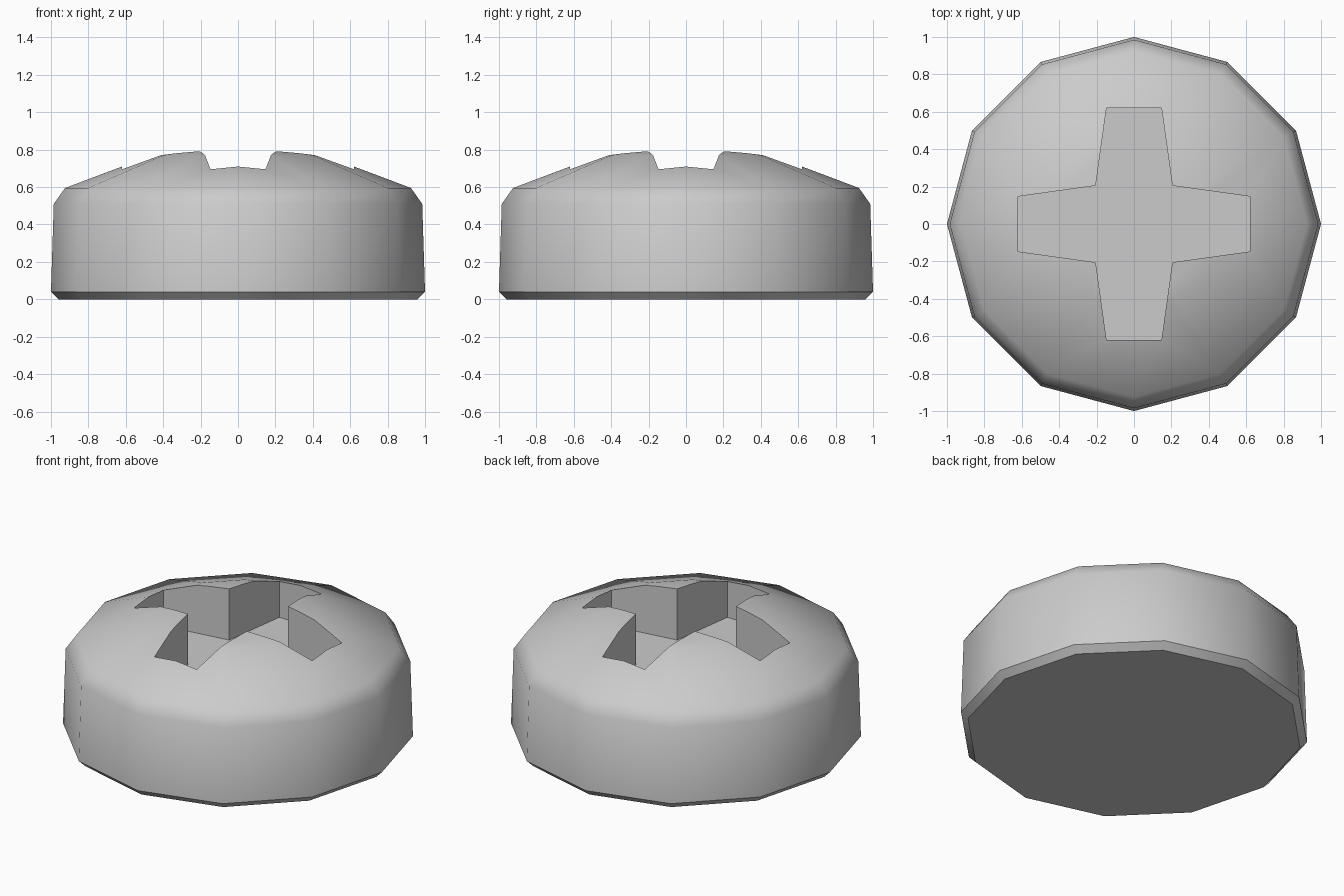
import bpy, bmesh, math

if "Cube" in bpy.data.objects:
    bpy.data.objects.remove(bpy.data.objects["Cube"])

def make_object(name, bm):
    bmesh.ops.recalc_face_normals(bm, faces=bm.faces)
    mesh = bpy.data.meshes.new(name)
    bm.to_mesh(mesh)
    bm.free()
    ob = bpy.data.objects.new(name, mesh)
    bpy.context.collection.objects.link(ob)
    return ob

# Domed head: a 12-sided revolved profile (radius, height)
SIDES = 12
profile = [(0.96, 0), (1.0, 0.04), (0.985, 0.51), (0.925, 0.595), (0.46, 0.77)]
bm = bmesh.new()
rings = []
for r, z in profile:
    rings.append([bm.verts.new((r * math.cos(2 * math.pi * i / SIDES),
                                r * math.sin(2 * math.pi * i / SIDES), z))
                  for i in range(SIDES)])
for low, high in zip(rings, rings[1:]):
    for i in range(SIDES):
        j = (i + 1) % SIDES
        bm.faces.new((low[i], low[j], high[j], high[i]))
bm.faces.new(rings[0][::-1])
apex = bm.verts.new((0, 0, 0.832))
for i in range(SIDES):
    bm.faces.new((rings[-1][i], rings[-1][(i + 1) % SIDES], apex))
head = make_object("screw_head", bm)

# Cross recess cutter: one tapered arm repeated by quarter turns
arm = [(0.62, -0.147), (0.62, 0.147), (0.205, 0.205)]
outline = []
for k in range(4):
    c, s = [(1, 0), (0, 1), (-1, 0), (0, -1)][k]
    outline += [(x * c - y * s, x * s + y * c) for x, y in arm]
bm = bmesh.new()
floor = bm.faces.new([bm.verts.new((x, y, 0.47)) for x, y in outline])
walls = bmesh.ops.extrude_face_region(bm, geom=[floor])
bmesh.ops.translate(bm, vec=(0, 0, 0.6),
                    verts=[g for g in walls["geom"] if isinstance(g, bmesh.types.BMVert)])
cutter = make_object("cross_cutter", bm)
cutter.hide_render = True

# Cut the recess, then bake it so the shading follows the final edges
bpy.context.view_layer.objects.active = head
head.select_set(True)
cut = head.modifiers.new("cross_recess", "BOOLEAN")
cut.operation = "DIFFERENCE"
cut.solver = "EXACT"
cut.object = cutter
bpy.ops.object.modifier_apply(modifier=cut.name)
bpy.data.objects.remove(cutter, do_unlink=True)
bpy.ops.object.shade_smooth_by_angle(angle=math.radians(40))
